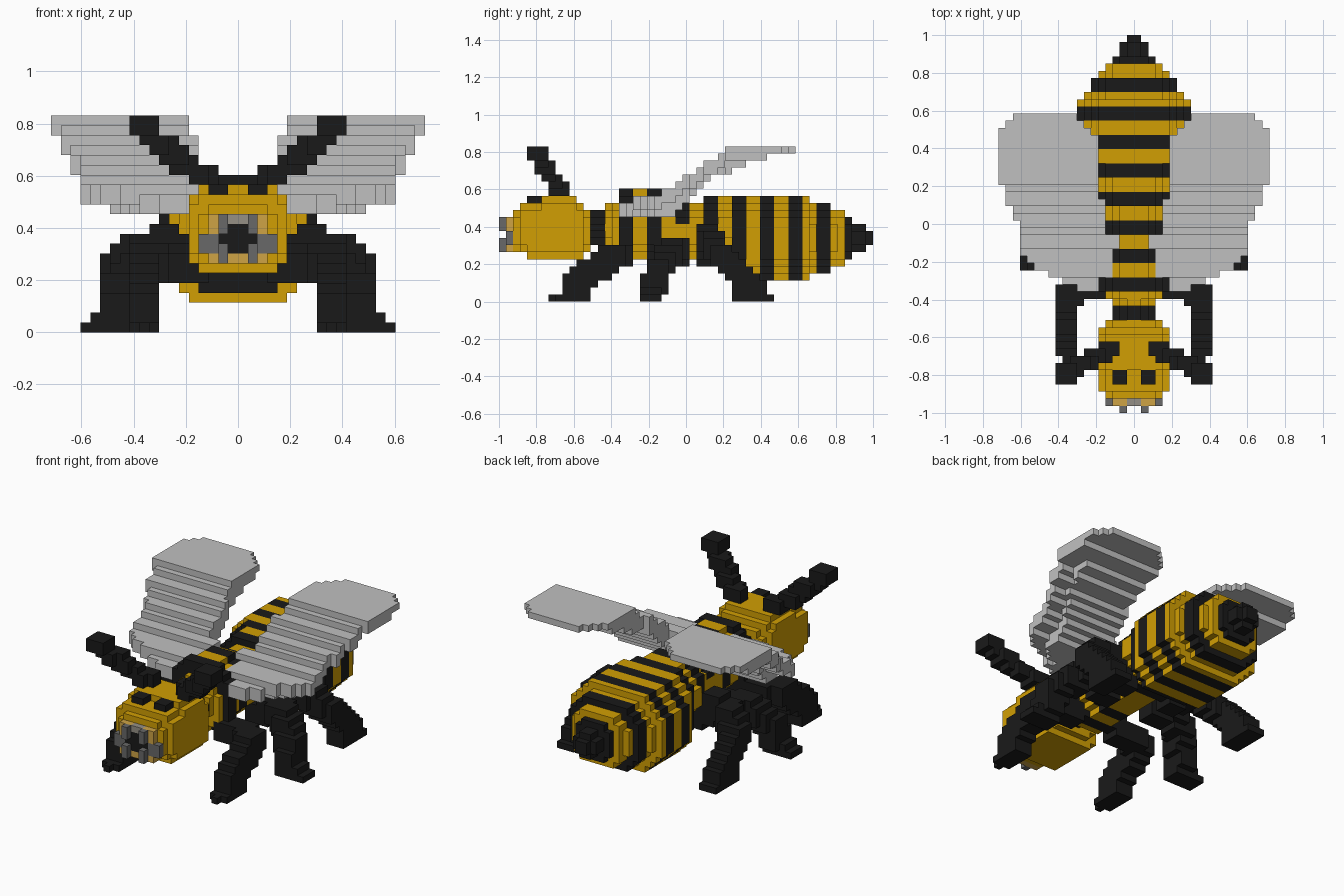
import bpy, bmesh, math
from mathutils import Vector

if "Cube" in bpy.data.objects:
    bpy.data.objects.remove(bpy.data.objects["Cube"], do_unlink=True)

UNIT = 2 / 53          # edge of one block; the body is 53 blocks long


def material(name, rgb):
    m = bpy.data.materials.new(name)
    m.use_nodes = True
    m.diffuse_color = (*rgb, 1)
    bsdf = m.node_tree.nodes["Principled BSDF"]
    bsdf.inputs["Base Color"].default_value = (*rgb, 1)
    bsdf.inputs["Roughness"].default_value = 0.9
    return m


YELLOW, BLACK, WING, STEEL, TAN, LIP = range(6)
MATS = [material("honey_yellow", (0.64, 0.345, 0.001)),
        material("soft_black", (0.010, 0.010, 0.010)),
        material("wing_grey", (0.53, 0.53, 0.53)),
        material("jaw_grey", (0.14, 0.14, 0.14)),
        material("muzzle_tan", (0.62, 0.37, 0.06)),
        material("lip_grey", (0.30, 0.28, 0.24))]


def build(name, cells):
    """Turn a dict of block cells -> material index into a mesh of exposed faces."""
    bm = bmesh.new()
    verts = {}

    def vert(p):
        if p not in verts:
            verts[p] = bm.verts.new((p[0] * UNIT, p[1] * UNIT - 1, p[2] * UNIT))
        return verts[p]

    for cell, mat in cells.items():
        for a in range(3):
            u, v = (a + 1) % 3, (a + 2) % 3
            for s in (0, 1):
                near = list(cell)
                near[a] += 2 * s - 1
                if tuple(near) in cells:
                    continue
                ring = []
                for du, dv in ((0, 0), (1, 0), (1, 1), (0, 1)):
                    p = list(cell)
                    p[a] += s
                    p[u] += du
                    p[v] += dv
                    ring.append(vert(tuple(p)))
                face = bm.faces.new(ring if s else ring[::-1])
                face.material_index = mat
    mesh = bpy.data.meshes.new(name)
    bm.to_mesh(mesh)
    bm.free()
    for m in MATS:
        mesh.materials.append(m)
    obj = bpy.data.objects.new(name, mesh)
    bpy.context.collection.objects.link(obj)


def mirrored(cells):
    return {(-1 - i, j, k): m for (i, j, k), m in cells.items()}


def build_pair(name, cells):
    build("left_" + name, cells)
    build("right_" + name, mirrored(cells))


def block(cells, x, y, z, mat):
    for i in range(*x):
        for j in range(*y):
            for k in range(*z):
                cells[i, j, k] = mat


def both(cells, x, y, z, mat):
    half = {}
    block(half, x, y, z, mat)
    cells.update(half)
    cells.update(mirrored(half))


def loft(cells, slices, end_width, colour):
    """Stack bevelled slices (start, end, half width, bottom, top)."""
    for j0, j1, w, lo, hi in slices:
        for k in range(lo, hi):
            row = min(k - lo, hi - 1 - k)          # rows in from the top or bottom
            half = min(w, max(1, end_width(w, hi - lo)) + row)
            for j in range(j0, j1):
                block(cells, (-half, half), (j, j + 1), (k, k + 1), colour(j, k))


def limb(cells, points, size, mat):
    """Sweep a cubic brush along a path."""
    for a, b in zip(points, points[1:]):
        a, b = Vector(a), Vector(b)
        n = math.ceil((b - a).length * 2)
        for s in range(n + 1):
            c = a.lerp(b, s / n)
            lo = [math.floor(q - size / 2 + 0.5) for q in c]
            lo[2] = max(0, lo[2])
            block(cells, *[(q, q + size) for q in lo], mat)


def stripe(j, k):
    if j in (25, 26) and k < 11:      # this band only crosses the back
        return YELLOW
    return BLACK if j >= 49 or (j - 1) // 2 % 2 == 0 else YELLOW


# Abdomen
abdomen = {}
loft(abdomen, [(29, 31, 5, 6, 15), (31, 33, 6, 6, 15), (33, 35, 6, 4, 15),
               (35, 37, 7, 3, 15), (37, 44, 8, 3, 15), (44, 45, 7, 4, 14),
               (45, 47, 6, 4, 14), (47, 48, 5, 5, 13), (48, 49, 4, 5, 13),
               (49, 50, 3, 6, 12), (50, 52, 2, 7, 11), (52, 53, 1, 8, 10)],
     lambda w, h: h // 2 - 1, stripe)
build("abdomen", abdomen)

# Thorax and neck
thorax = {}
loft(thorax, [(13, 15, 3, 8, 13), (15, 16, 3, 7, 14), (16, 17, 4, 6, 14),
              (17, 19, 5, 6, 16), (19, 23, 4, 6, 16), (23, 25, 4, 6, 15),
              (25, 29, 4, 6, 14)], lambda w, h: w - 2, stripe)
build("thorax", thorax)

# Head with eyes and muzzle
head = {}
loft(head, [(2, 3, 4, 7, 13), (3, 4, 5, 7, 14), (4, 6, 5, 6, 14), (6, 11, 5, 6, 15),
            (11, 12, 5, 6, 14), (12, 13, 4, 7, 13)],
     lambda w, h: w - 1, lambda j, k: YELLOW)
both(head, (1, 3), (4, 6), (13, 15), BLACK)
block(head, (-3, 3), (1, 2), (7, 12), TAN)
block(head, (-1, 1), (1, 2), (11, 12), LIP)
block(head, (-1, 1), (1, 2), (8, 11), BLACK)
block(head, (-2, 2), (1, 2), (9, 10), BLACK)
both(head, (2, 4), (1, 2), (8, 10), STEEL)
build("head", head)

# Jaws: upper and lower pincers
jaw = {}
block(jaw, (1, 2), (0, 1), (10, 12), STEEL)
block(jaw, (1, 2), (0, 1), (7, 9), STEEL)
build_pair("jaw", jaw)

# Antennae with knobbed tips
antenna = {}
limb(antenna, [(3, 9, 15.5), (5.5, 7.7, 17), (9, 6, 20)], 2, BLACK)
block(antenna, (8, 11), (4, 7), (20, 22), BLACK)
block(antenna, (8, 10), (5, 7), (19, 20), BLACK)
build_pair("antenna", antenna)


# Wings: one strip per row, rising towards the back, thinner at the outer edge
def along(points, j):
    for (j0, v0), (j1, v1) in zip(points, points[1:]):
        if j <= j1:
            return round(v0 + (v1 - v0) * (j - j0) / (j1 - j0))


OUTER = [(17, 8), (18, 10), (19, 12), (21, 15), (22, 16), (25, 16), (27, 17),
         (30, 18), (32, 19), (39, 19), (41, 17)]
INNER = [(17, 4), (19, 2), (24, 2), (25, 4), (29, 4), (30, 5), (38, 5), (41, 8)]
TOP = [(17, 14), (19, 14.6), (21, 15), (24, 16), (25, 17), (29, 20), (33, 22), (41, 22)]
BOTTOM = [(17, 12), (23, 12), (25, 13), (27, 15), (29, 17), (31, 18), (33, 19),
          (36, 20), (38, 21), (41, 21)]
wing = {}
for j in range(17, 42):
    x0, x1, z0, z1 = (along(t, j) for t in (INNER, OUTER, BOTTOM, TOP))
    block(wing, (x0, x1 - 3), (j, j + 1), (z0, z1), WING)
    block(wing, (x1 - 3, x1), (j, j + 1), (max(z0, z1 - 2), z1), WING)
build_pair("wing", wing)

# Legs: path, then foot block
legs = {
    "front_leg": ([(4.5, 17.5, 6.5), (7, 17.5, 6.7), (9.5, 16, 6.5), (9.5, 12.5, 3.7),
                   (9.5, 10, 1.5)], ((8, 11), (8, 13), (0, 1))),
    "middle_leg": ([(4.5, 25.5, 6.5), (8, 25, 7.5), (10.5, 24, 6.7), (12.2, 22.5, 4),
                    (12.5, 21.5, 1.5)], ((12, 16), (20, 23), (0, 1))),
    "rear_leg": ([(4.5, 29, 6.5), (7.5, 29.5, 9), (10, 30, 8.2), (12.5, 31.5, 6.4),
                  (12.5, 34, 3.8), (12.5, 36, 1.5)], ((11, 14), (33, 39), (0, 1))),
}
for name, (path, foot) in legs.items():
    leg = {}
    limb(leg, path, 3, BLACK)
    block(leg, *foot, BLACK)
    if name == "front_leg":
        block(leg, (9, 10), (7, 8), (0, 1), BLACK)      # toe
    if name == "middle_leg":
        block(leg, (12, 15), (20, 23), (1, 2), BLACK)   # ankle
    build_pair(name, leg)
